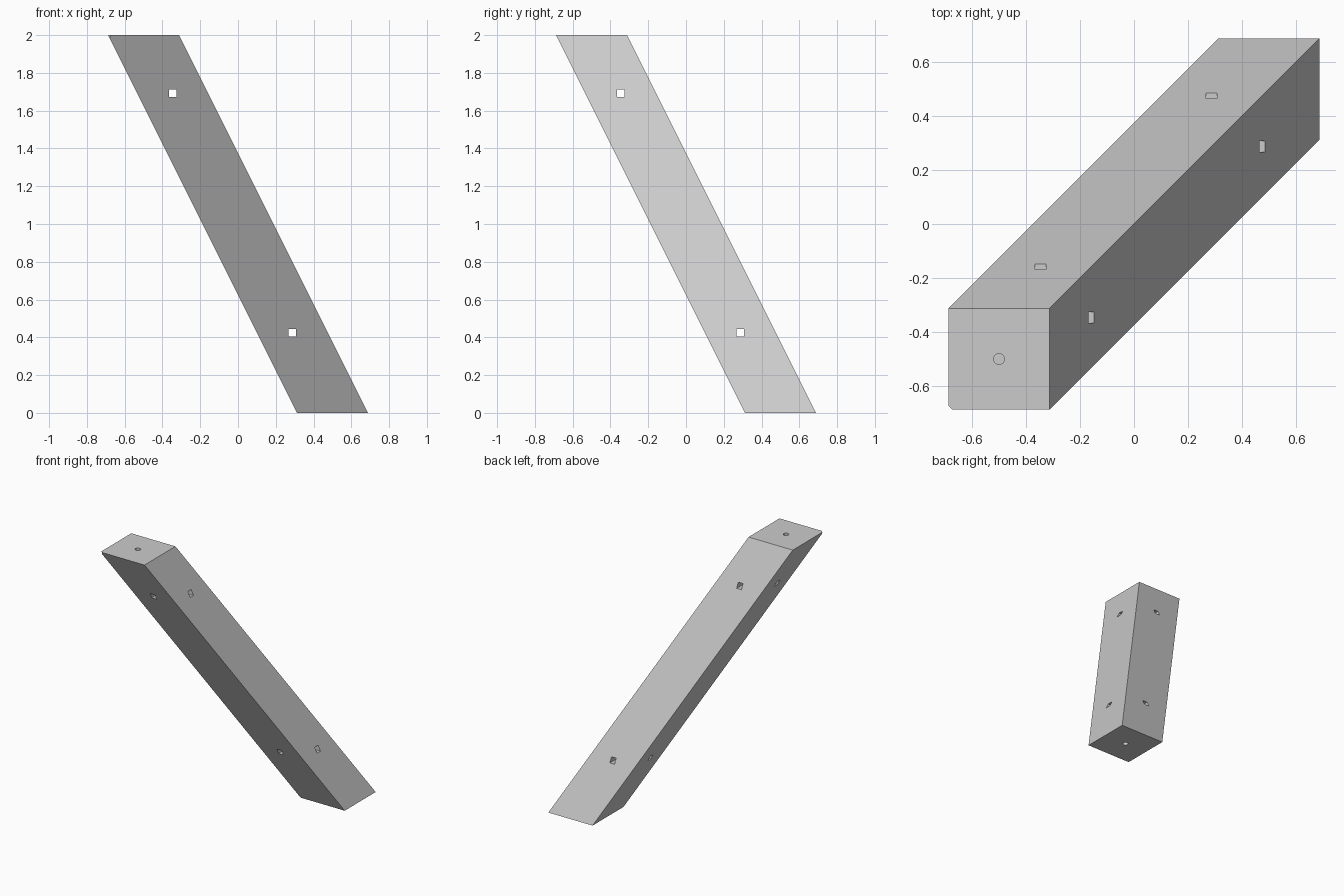
import bpy
import bmesh
from mathutils import Matrix, Vector

cube = bpy.data.objects.get("Cube")
if cube:
    bpy.data.objects.remove(cube, do_unlink=True)

HALF = 0.1875      # half width of the square section
OFFSET = 0.5       # centre of each end
HEIGHT = 2.0
HOLE = 0.04        # hole width
HOLE_HEIGHTS = (0.425, 1.692)
POCKET_DEPTH = 0.1

grey = bpy.data.materials.new("light_grey")
grey.use_nodes = True
colour = (0.6, 0.6, 0.6, 1)
grey.diffuse_color = colour
grey.node_tree.nodes["Principled BSDF"].inputs["Base Color"].default_value = colour


def axis_at(z):
    """Offset of the leaning centre line, the same in x and y."""
    return OFFSET * (1 - 2 * z / HEIGHT)


def make_object(name, bm):
    mesh = bpy.data.meshes.new(name)
    bmesh.ops.recalc_face_normals(bm, faces=bm.faces)
    bm.to_mesh(mesh)
    bm.free()
    mesh.materials.append(grey)
    obj = bpy.data.objects.new(name, mesh)
    bpy.context.collection.objects.link(obj)
    return obj


def box_cutter(name, centre, size):
    bm = bmesh.new()
    bmesh.ops.create_cube(bm, size=1)
    bmesh.ops.scale(bm, vec=size, verts=bm.verts)
    bmesh.ops.translate(bm, vec=centre, verts=bm.verts)
    return make_object(name, bm)


def round_cutter(name, centre):
    bm = bmesh.new()
    bmesh.ops.create_cone(bm, cap_ends=True, segments=24, radius1=HOLE / 2,
                          radius2=HOLE / 2, depth=2 * POCKET_DEPTH,
                          matrix=Matrix.Translation(centre))
    return make_object(name, bm)


# Leaning square beam with level ends
bm = bmesh.new()
bmesh.ops.create_cube(bm, size=1)
for v in bm.verts:
    z = (v.co.z + 0.5) * HEIGHT
    v.co = (v.co.x * 2 * HALF + axis_at(z), v.co.y * 2 * HALF + axis_at(z), z)

# Small upright cut on the overhanging top corner
corner = -(OFFSET + HALF)
cut = bmesh.ops.bisect_plane(bm, geom=bm.verts[:] + bm.edges[:] + bm.faces[:],
                             plane_co=Vector((corner + 0.016, corner, HEIGHT)),
                             plane_no=Vector((-1, -1, 0)), clear_outer=True)
rim = [e for e in cut["geom_cut"] if isinstance(e, bmesh.types.BMEdge)]
bmesh.ops.holes_fill(bm, edges=rim, sides=0)
beam = make_object("leaning_beam", bm)

# Crossing square holes and round end pockets
cutters = []
for z in HOLE_HEIGHTS:
    c = axis_at(z)
    cutters.append(box_cutter("hole_front_to_back", (c, c, z), (HOLE, 1, HOLE)))
    cutters.append(box_cutter("hole_side_to_side", (c, c, z), (1, HOLE, HOLE)))
for z in (0, HEIGHT):
    cutters.append(round_cutter("end_pocket", (axis_at(z), axis_at(z), z)))

for cutter in cutters:
    mod = beam.modifiers.new(cutter.name, "BOOLEAN")
    mod.operation = "DIFFERENCE"
    mod.solver = "EXACT"
    mod.object = cutter
    cutter.hide_render = True

# Bake the cuts and remove the cutters
bpy.context.view_layer.update()
evaluated = beam.evaluated_get(bpy.context.evaluated_depsgraph_get())
result = bpy.data.meshes.new_from_object(evaluated)
beam.modifiers.clear()
beam.data = result
for cutter in cutters:
    bpy.data.objects.remove(cutter, do_unlink=True)
